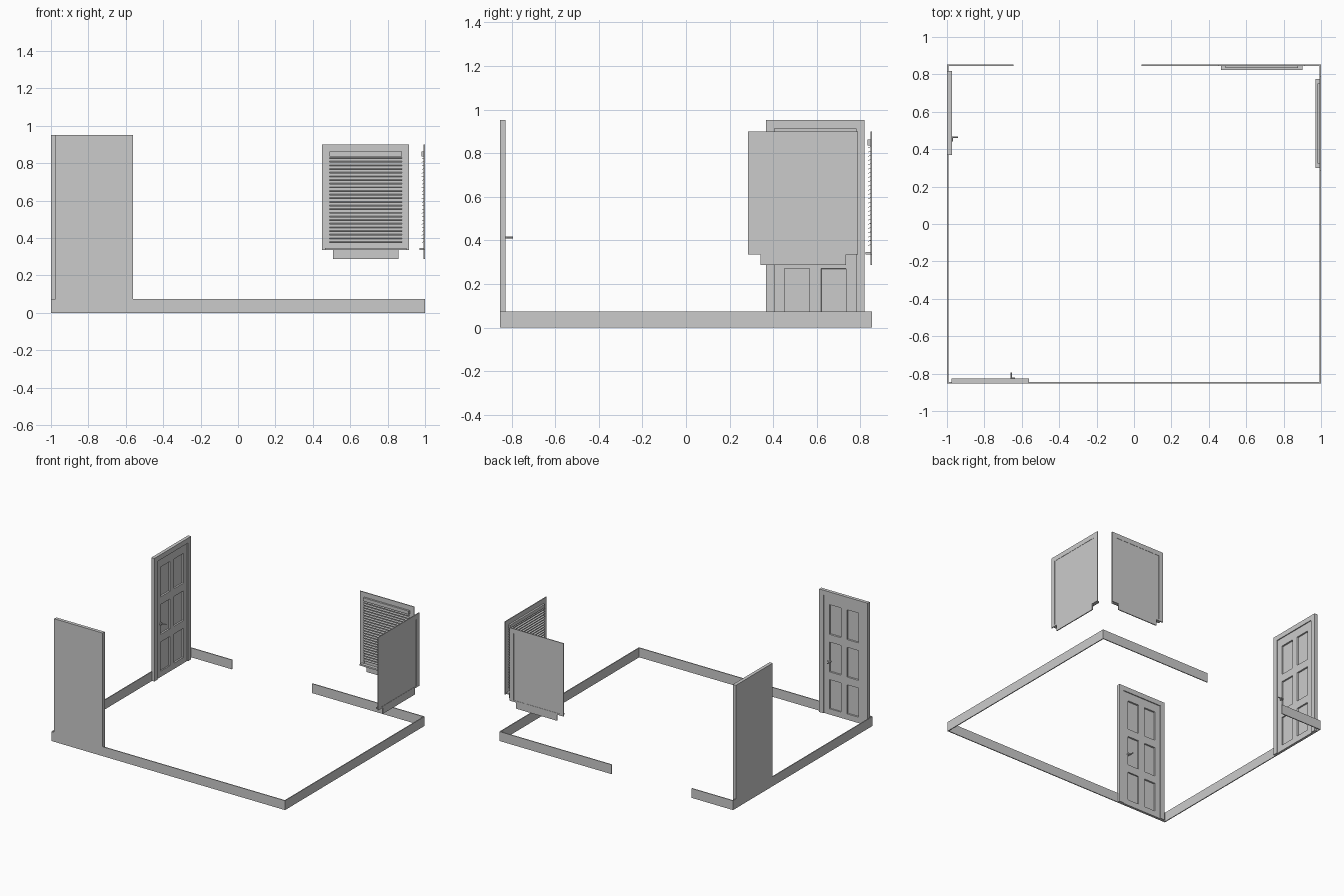
import bpy, bmesh, math
from mathutils import Matrix, Vector

if "Cube" in bpy.data.objects:
    bpy.data.objects.remove(bpy.data.objects["Cube"])

HX, HY = 1.0, 0.853      # half room size
T = 0.007                # skirting / trim thickness


def wall(ox, oy, u, n):
    """Local axes: X along the wall, Y inward from the outer face, Z up."""
    return Matrix(((u[0], n[0], 0, ox), (u[1], n[1], 0, oy), (0, 0, 1, 0), (0, 0, 0, 1)))


def finish(name, bm, w, mat=None, smooth=False):
    bmesh.ops.transform(bm, matrix=w, verts=bm.verts)
    bmesh.ops.recalc_face_normals(bm, faces=bm.faces)
    me = bpy.data.meshes.new(name)
    bm.to_mesh(me)
    bm.free()
    ob = bpy.data.objects.new(name, me)
    bpy.context.collection.objects.link(ob)
    if mat:
        me.materials.append(mat)
    if smooth:
        bpy.ops.object.select_all(action='DESELECT')
        ob.select_set(True)
        bpy.context.view_layer.objects.active = ob
        bpy.ops.object.shade_smooth_by_angle(angle=math.radians(35))
    return ob


def add_box(bm, u, d, z, tilt=0.0):
    size = Vector((u[1] - u[0], d[1] - d[0], z[1] - z[0], 1))
    mid = Vector((sum(u) / 2, sum(d) / 2, sum(z) / 2))
    m = Matrix.Translation(mid) @ Matrix.Rotation(tilt, 4, 'X') @ Matrix.Diagonal(size)
    bmesh.ops.create_cube(bm, size=1, matrix=m)


def box(name, w, u, d, z, mat=None):
    bm = bmesh.new()
    add_box(bm, u, d, z)
    return finish(name, bm, w, mat)


def extrude_faces(bm, depth):
    r = bmesh.ops.extrude_face_region(bm, geom=bm.faces[:], use_keep_orig=True)
    vs = [g for g in r['geom'] if isinstance(g, bmesh.types.BMVert)]
    bmesh.ops.translate(bm, verts=vs, vec=(0, depth, 0))


def prism(name, w, pts, d):
    bm = bmesh.new()
    bm.faces.new([bm.verts.new((u, d[0], z)) for u, z in pts])
    extrude_faces(bm, d[1] - d[0])
    return finish(name, bm, w)


def rod(bm, a, b, r, seg=16):
    a, b = Vector(a), Vector(b)
    m = Matrix.Translation((a + b) / 2) @ (b - a).to_track_quat('Z', 'Y').to_matrix().to_4x4()
    bmesh.ops.create_cone(bm, cap_ends=True, segments=seg, radius1=r, radius2=r,
                          depth=(b - a).length, matrix=m)


def door(name, w, width):
    top, jamb = 0.952, 0.038
    box(name + "_backing", w, (0, width), (0, 0.004), (0, top))
    # surround: two jambs and a head
    j, k, h = jamb, width - jamb, top - jamb
    prism(name + "_surround", w, [(0, 0), (0, top), (width, top), (width, 0),
                                  (k, 0), (k, h), (j, h), (j, 0)], (0.004, 0.026))
    # leaf: face grid with six sunken panels
    mid, gap, edge = width / 2, 0.026, 0.083
    us = [j, edge, mid - gap, mid + gap, width - edge, k]
    zs = [0, 0.045, 0.27, 0.33, 0.56, 0.62, 0.85, h]
    bm = bmesh.new()
    grid = [[bm.verts.new((u, 0.019, z)) for u in us] for z in zs]
    panels = []
    for r in range(len(zs) - 1):
        for c in range(len(us) - 1):
            f = bm.faces.new((grid[r][c], grid[r][c + 1], grid[r + 1][c + 1], grid[r + 1][c]))
            if r % 2 and c % 2:
                panels.append(f)
    for f in panels:
        for thick, depth in ((0.003, 0.010), (0.007, 0.0)):
            bmesh.ops.inset_individual(bm, faces=[f], thickness=thick)
            bmesh.ops.translate(bm, verts=f.verts, vec=(0, -depth, 0))
    rim = [e for e in bm.edges if e.is_boundary]
    r = bmesh.ops.extrude_edge_only(bm, edges=rim)
    for v in r['geom']:
        if isinstance(v, bmesh.types.BMVert):
            v.co.y = 0.004
    finish(name + "_leaf", bm, w)
    # handle: short plate bar, rose and stem
    bm = bmesh.new()
    rod(bm, (0.086, 0.018, 0.413), (0.086, 0.026, 0.413), 0.011, 24)
    rod(bm, (0.074, 0.028, 0.413), (0.1, 0.028, 0.413), 0.004)
    rod(bm, (0.096, 0.018, 0.413), (0.096, 0.06, 0.413), 0.0045)
    finish(name + "_handle", bm, w, smooth=True)


glass = bpy.data.materials.new("glass_grey")
glass.diffuse_color = (0.55, 0.55, 0.55, 1)
glass.use_nodes = True
glass.node_tree.nodes["Principled BSDF"].inputs["Base Color"].default_value = glass.diffuse_color


def window(name, w, width):
    z0, z1, rim = 0.335, 0.9, 0.037
    # picture-frame surround
    bm = bmesh.new()
    us, zs = (0, rim, width - rim, width), (z0, z0 + 0.012, z1 - rim, z1)
    grid = [[bm.verts.new((u, 0, z)) for u in us] for z in zs]
    for r in range(3):
        for c in range(3):
            if (r, c) != (1, 1):
                bm.faces.new((grid[r][c], grid[r][c + 1], grid[r + 1][c + 1], grid[r + 1][c]))
    extrude_faces(bm, T)
    finish(name + "_frame", bm, w)
    box(name + "_glass", w, (rim, width - rim), (0.002, 0.004), (zs[1], zs[2]), glass)
    box(name + "_apron", w, (0.057, width - 0.057), (0, T), (0.288, z0))
    box(name + "_sill", w, (0.015, width - 0.015), (T, 0.029), (z0, zs[1]))
    # blind: head rail and tilted slats
    a, b = rim + 0.001, width - rim - 0.001
    box(name + "_blind_rail", w, (a, b), (0.006, 0.02), (0.836, 0.862))
    bm = bmesh.new()
    for i in range(24):
        z = 0.378 + i * 0.0195
        add_box(bm, (a, b), (0.006, 0.018), (z - 0.0012, z + 0.0012), math.radians(-25))
    finish(name + "_blind_slats", bm, w)


front = wall(0, -HY, (1, 0), (0, 1))
back = wall(0, HY, (1, 0), (0, -1))
left = wall(-HX, 0, (0, 1), (1, 0))
right = wall(HX, 0, (0, 1), (-1, 0))

# skirting boards, broken at the doors and the back opening
for name, w, spans in (("front", front, ((-1, -0.976), (-0.561, 1))),
                       ("back", back, ((-1, -0.645), (0.04, 1))),
                       ("left", left, ((-HY + T, 0.368), (0.818, HY - T))),
                       ("right", right, ((-HY + T, HY - T),))):
    for i, s in enumerate(spans):
        box(f"skirting_{name}_{i + 1}", w, s, (0, T), (0, 0.073))

# doors: local X starts at the handle edge
door("front_door", wall(-0.561, -HY, (-1, 0), (0, 1)), 0.415)
door("left_door", wall(-HX, 0.368, (0, 1), (1, 0)), 0.45)

# windows with blinds
window("back_window", wall(0.45, HY, (1, 0), (0, -1)), 0.465)
window("right_window", wall(HX, 0.285, (0, 1), (-1, 0)), 0.505)
